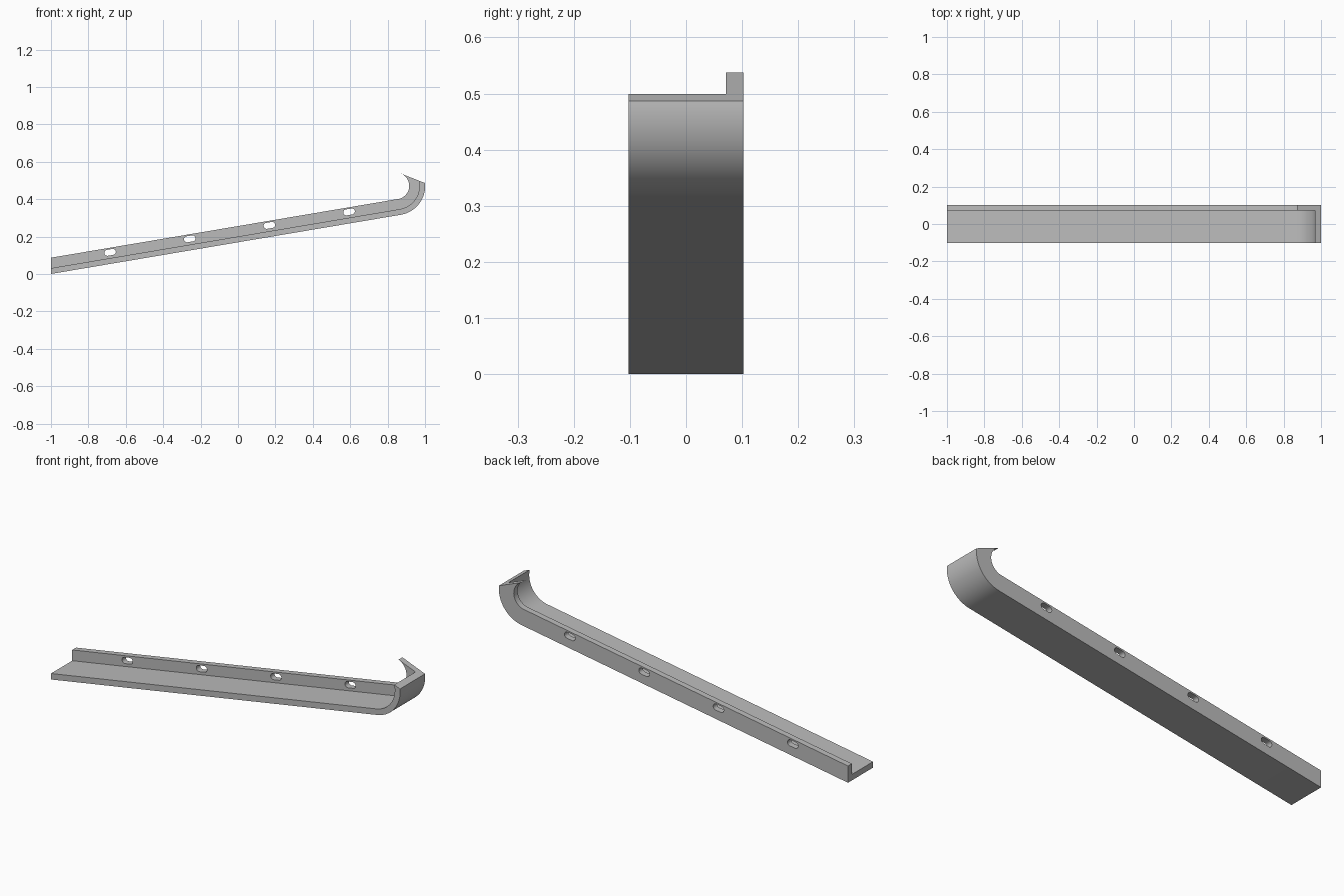
import bpy
import bmesh
from math import radians, sin, cos, tan, acos, pi

cube = bpy.data.objects.get("Cube")
if cube:
    bpy.data.objects.remove(cube)

SLOPE = radians(9.6)
CX, CZ = 0.8443, 0.4712          # centre of the curled end
R_OUT, R_PLATE, R_IN = 0.1565, 0.126, 0.071
TIP = radians(68.6)              # direction square to the end cut
HALF = 0.1025
FLANGE_Y = 0.071

grey = bpy.data.materials.new("plain_grey")
grey.use_nodes = True
grey.diffuse_color = (0.5, 0.5, 0.5, 1)
grey.node_tree.nodes["Principled BSDF"].inputs["Base Color"].default_value = (0.5, 0.5, 0.5, 1)


def edge_line(r, steps=32):
    """Straight sloping run followed by an arc that stops at the end cut."""
    a0 = SLOPE - pi / 2
    a1 = TIP - acos(min(1, R_IN / r))
    arc = [a0 + (a1 - a0) * i / steps for i in range(steps + 1)]
    pts = [(CX + r * cos(a), CZ + r * sin(a)) for a in arc]
    x, z = pts[0]
    return [(-1, z - (x + 1) * tan(SLOPE))] + pts


def slot(x, steps=10):
    """Rounded slot outline, lying along the slope."""
    base = edge_line(R_OUT)[0][1]
    z = base + (x + 1) * tan(SLOPE) + 0.062
    r, reach = 0.016, 0.015
    pts = []
    for side in (0, pi):
        for i in range(steps + 1):
            a = SLOPE + side - pi / 2 + pi * i / steps
            pts.append((x + reach * cos(SLOPE + side) + r * cos(a),
                        z + reach * sin(SLOPE + side) + r * sin(a)))
    return pts


def extrude_outline(name, outlines, y0, y1):
    """Filled side profile, with holes, given depth from y0 to y1."""
    curve = bpy.data.curves.new(name, "CURVE")
    curve.dimensions = "2D"
    curve.fill_mode = "BOTH"
    curve.extrude = (y1 - y0) / 2
    for pts in outlines:
        spline = curve.splines.new("POLY")
        spline.points.add(len(pts) - 1)
        for p, (x, z) in zip(spline.points, pts):
            p.co = (x, z, 0, 1)
        spline.use_cyclic_u = True
    obj = bpy.data.objects.new(name, curve)
    bpy.context.collection.objects.link(obj)
    obj.rotation_euler.x = pi / 2
    obj.location.y = (y0 + y1) / 2
    bpy.ops.object.select_all(action="DESELECT")
    obj.select_set(True)
    bpy.context.view_layer.objects.active = obj
    bpy.ops.object.convert(target="MESH")
    obj = bpy.context.object
    obj.name = name
    bm = bmesh.new()
    bm.from_mesh(obj.data)
    bmesh.ops.remove_doubles(bm, verts=bm.verts, dist=0.0001)
    bmesh.ops.recalc_face_normals(bm, faces=bm.faces)
    bm.to_mesh(obj.data)
    bm.free()
    obj.data.materials.clear()
    obj.data.materials.append(grey)
    bpy.ops.object.shade_smooth_by_angle(angle=radians(30))
    return obj


outer = edge_line(R_OUT)

# Wide base plate, curling up at one end
extrude_outline("base_plate", [outer + edge_line(R_PLATE)[::-1]], -HALF, FLANGE_Y)

# Upright flange along the back, with four slots
slots = [slot(-0.684 + 0.426 * i) for i in range(4)]
extrude_outline("back_flange", [outer + edge_line(R_IN)[::-1]] + slots, FLANGE_Y, HALF)
